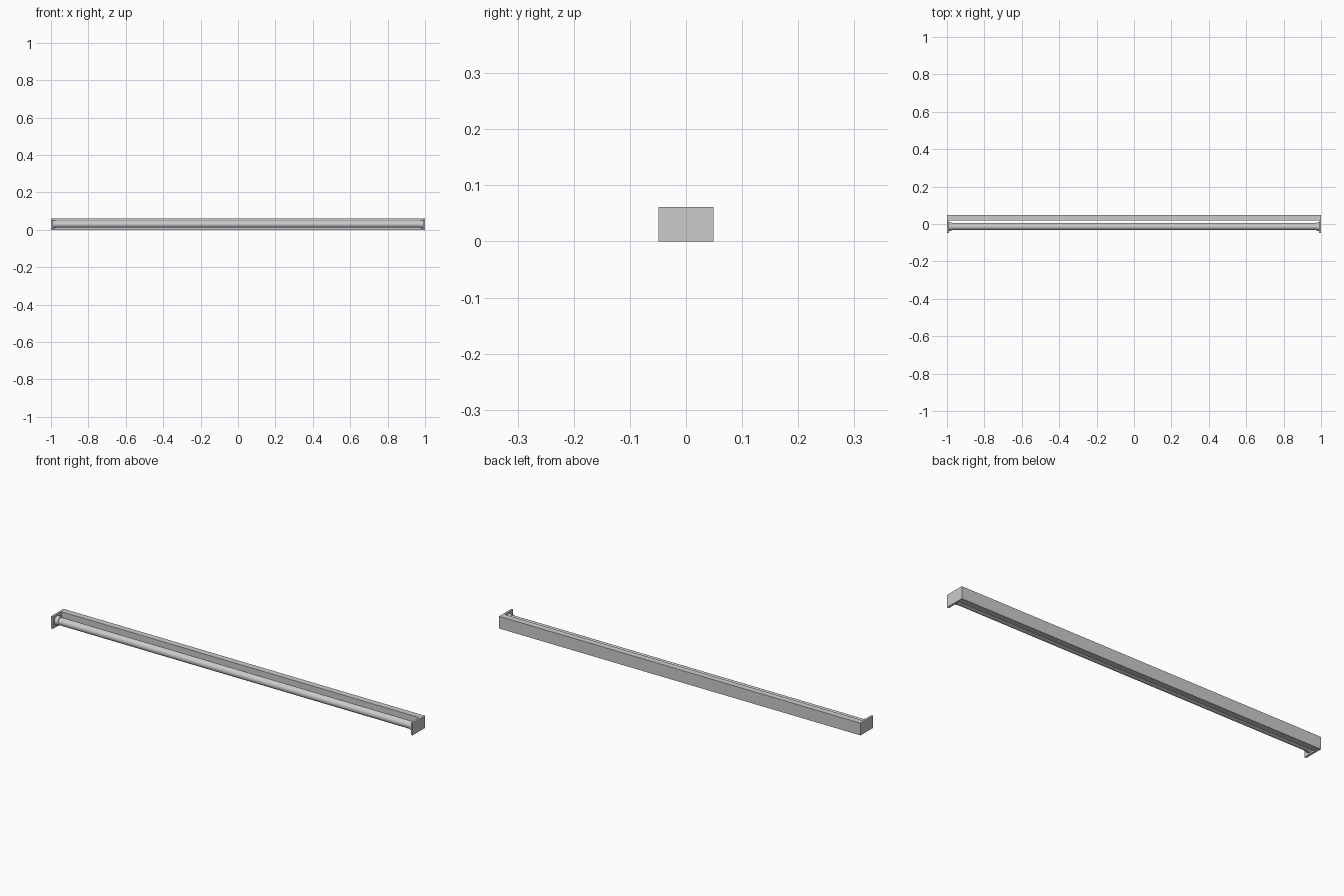
import bpy, math

if "Cube" in bpy.data.objects:
    bpy.data.objects.remove(bpy.data.objects["Cube"])

grey = bpy.data.materials.new("light_grey")
grey.diffuse_color = (0.6, 0.6, 0.6, 1)
grey.use_nodes = True
grey.node_tree.nodes["Principled BSDF"].inputs["Base Color"].default_value = grey.diffuse_color


def box(name, lo, hi):
    bpy.ops.mesh.primitive_cube_add(size=1, location=[(a + b) / 2 for a, b in zip(lo, hi)])
    o = bpy.context.object
    o.name = name
    o.scale = [b - a for a, b in zip(lo, hi)]
    bpy.ops.object.transform_apply(location=False, rotation=False, scale=True)
    o.data.materials.append(grey)
    return o


def rod(name, x0, x1, r0, r1):
    # round part running along x on the tube axis
    bpy.ops.mesh.primitive_cone_add(vertices=32, radius1=r0, radius2=r1, depth=abs(x1 - x0),
                                    location=((x0 + x1) / 2, -0.014, 0.03),
                                    rotation=(0, math.copysign(math.pi / 2, x1 - x0), 0))
    o = bpy.context.object
    o.name = name
    o.data.materials.append(grey)
    bpy.ops.object.shade_smooth_by_angle(angle=math.radians(35))
    return o


# long housing at the back
box("housing", (-0.99, 0.018, 0), (0.99, 0.049, 0.061))

# lamp tube
rod("lamp_tube", -0.985, 0.985, 0.0185, 0.0185)

# end plates and tube sockets
for side, s in (("left", -1), ("right", 1)):
    xs = sorted((s * 0.99, s * 1.0))
    box(side + "_end_plate", (xs[0], -0.049, 0), (xs[1], 0.049, 0.061))
    rod(side + "_socket", s * 0.991, s * 0.972, 0.023, 0.021)
